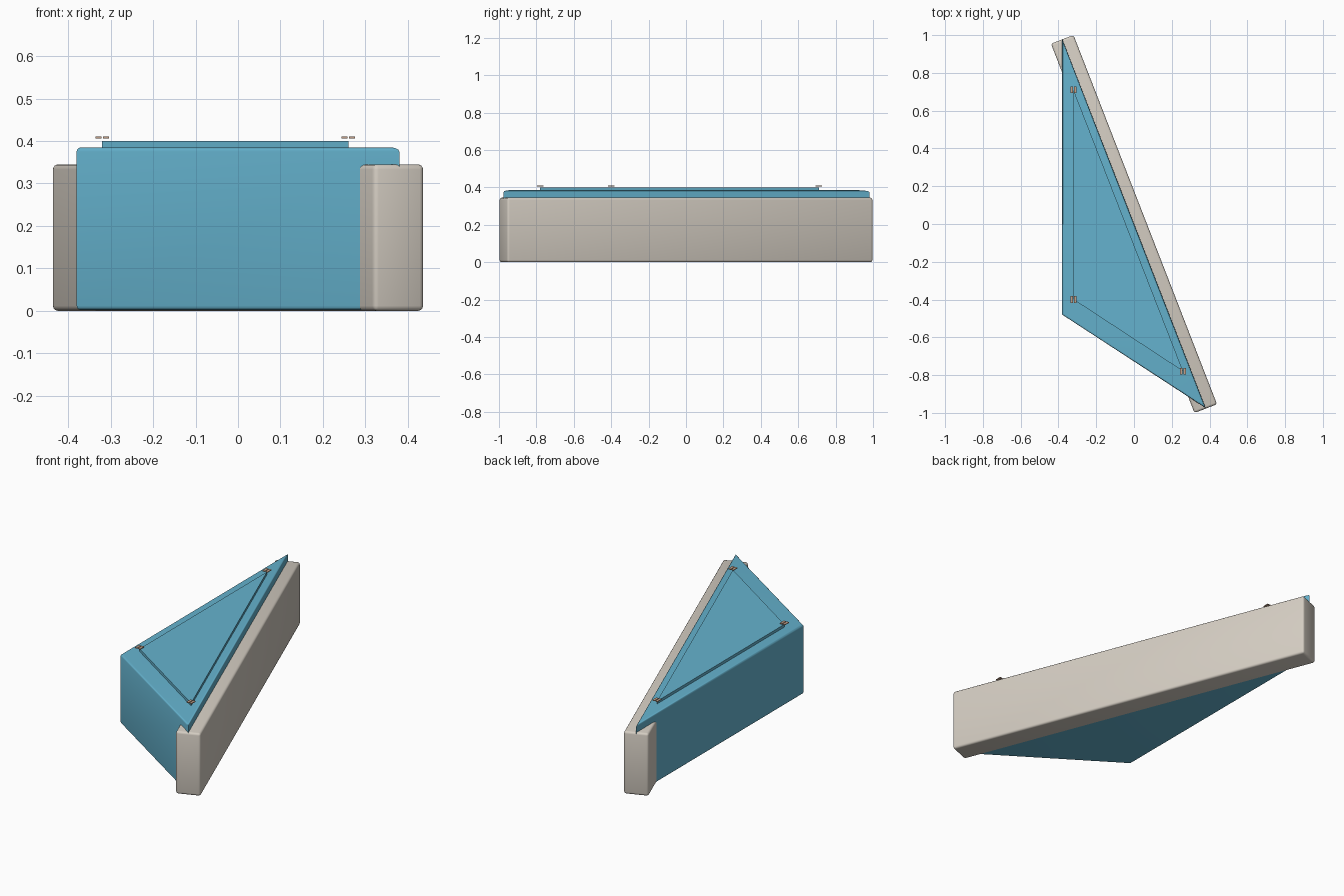
import bpy
import bmesh
import math

cube = bpy.data.objects.get("Cube")
if cube:
    bpy.data.objects.remove(cube, do_unlink=True)


def material(name, rgb):
    mat = bpy.data.materials.new(name)
    mat.use_nodes = True
    color = (*rgb, 1.0)
    mat.diffuse_color = color
    mat.node_tree.nodes["Principled BSDF"].inputs["Base Color"].default_value = color
    return mat


blue = material("pool blue", (0.13, 0.45, 0.62))
stone = material("warm stone", (0.66, 0.61, 0.54))
copper = material("pale copper", (0.55, 0.36, 0.26))


def prism(name, outline, bottom, top, mat, bevel=0.0, round_uprights=True):
    """Extrude an outline upward and soften its edges."""
    bm = bmesh.new()
    face = bm.faces.new([bm.verts.new((x, y, bottom)) for x, y in outline])
    raised = bmesh.ops.extrude_face_region(bm, geom=[face])["geom"]
    bmesh.ops.translate(bm, vec=(0, 0, top - bottom),
                        verts=[v for v in raised if isinstance(v, bmesh.types.BMVert)])
    bmesh.ops.recalc_face_normals(bm, faces=bm.faces)
    if bevel:
        edges = [e for e in bm.edges
                 if round_uprights or abs(e.verts[0].co.z - e.verts[1].co.z) < 0.001]
        bmesh.ops.bevel(bm, geom=edges, offset=bevel, segments=3,
                        profile=0.5, affect='EDGES', clamp_overlap=True)
    mesh = bpy.data.meshes.new(name)
    bm.to_mesh(mesh)
    bm.free()
    mesh.materials.append(mat)
    obj = bpy.data.objects.new(name, mesh)
    bpy.context.collection.objects.link(obj)
    bpy.ops.object.select_all(action='DESELECT')
    obj.select_set(True)
    bpy.context.view_layer.objects.active = obj
    bpy.ops.object.shade_smooth_by_angle(angle=math.radians(35))
    return obj


def rectangle(cx, cy, width, depth):
    return [(cx + sx * width / 2, cy + sy * depth / 2)
            for sx, sy in ((-1, -1), (1, -1), (1, 1), (-1, 1))]


# Triangular body
prism("body", [(-0.38, 0.98), (-0.38, -0.48), (0.38, -0.975)],
      0.002, 0.385, blue, 0.01, round_uprights=False)

# Raised triangular panel on the body
panel = [(-0.32, 0.71), (-0.32, -0.40), (0.26, -0.78)]
prism("top_panel", panel, 0.38, 0.40, blue)

# Long wall along the slanted side
wall = prism("back_wall", rectangle(0, 0, 0.128, 2.097), 0, 0.345, stone, 0.012)
wall.rotation_euler.z = math.atan2(0.76, 1.955)

# Pairs of thin tabs over the panel corners
for corner, (x, y) in zip(("back", "right", "front"), panel):
    for side, offset in (("left", 0.009), ("right", -0.009)):
        prism(f"{corner}_tab_{side}", rectangle(x + offset, y, 0.014, 0.035),
              0.406, 0.41, copper)
